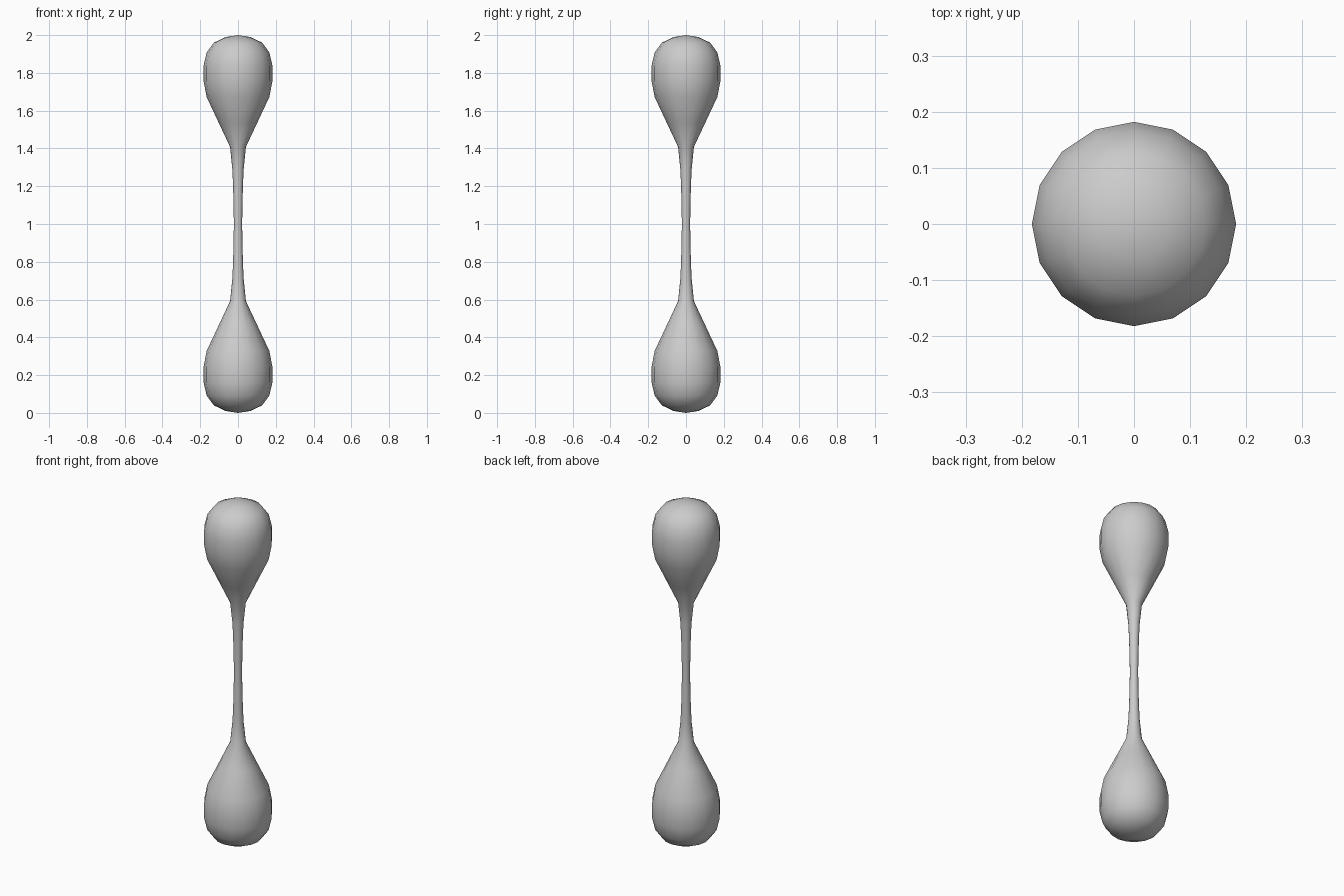
import bpy, bmesh
from math import cos, sin, tau

if "Cube" in bpy.data.objects:
    bpy.data.objects.remove(bpy.data.objects["Cube"])

SIDES = 16

# Lower half of the profile (radius, height), mirrored about z = 1
half = [(0.065, 0.01), (0.128, 0.04), (0.166, 0.092), (0.182, 0.16),
        (0.182, 0.245), (0.166, 0.328), (0.103, 0.462), (0.042, 0.592),
        (0.030, 0.71), (0.026, 0.80), (0.023, 0.93)]
profile = half + [(0.022, 1.0)] + [(r, 2 - z) for r, z in reversed(half)]

# Dumbbell body: lathe the profile and close it at both poles
bm = bmesh.new()
rings = [[bm.verts.new((r * cos(tau * i / SIDES), r * sin(tau * i / SIDES), z))
          for i in range(SIDES)] for r, z in profile]
bottom = bm.verts.new((0, 0, 0))
top = bm.verts.new((0, 0, 2))
for i in range(SIDES):
    j = (i + 1) % SIDES
    for a, b in zip(rings, rings[1:]):
        bm.faces.new((a[i], a[j], b[j], b[i]))
    bm.faces.new((bottom, rings[0][j], rings[0][i]))
    bm.faces.new((top, rings[-1][i], rings[-1][j]))
for f in bm.faces:
    f.smooth = True

mesh = bpy.data.meshes.new("dumbbell_body")
bm.to_mesh(mesh)
bm.free()
body = bpy.data.objects.new("dumbbell_body", mesh)
bpy.context.collection.objects.link(body)
